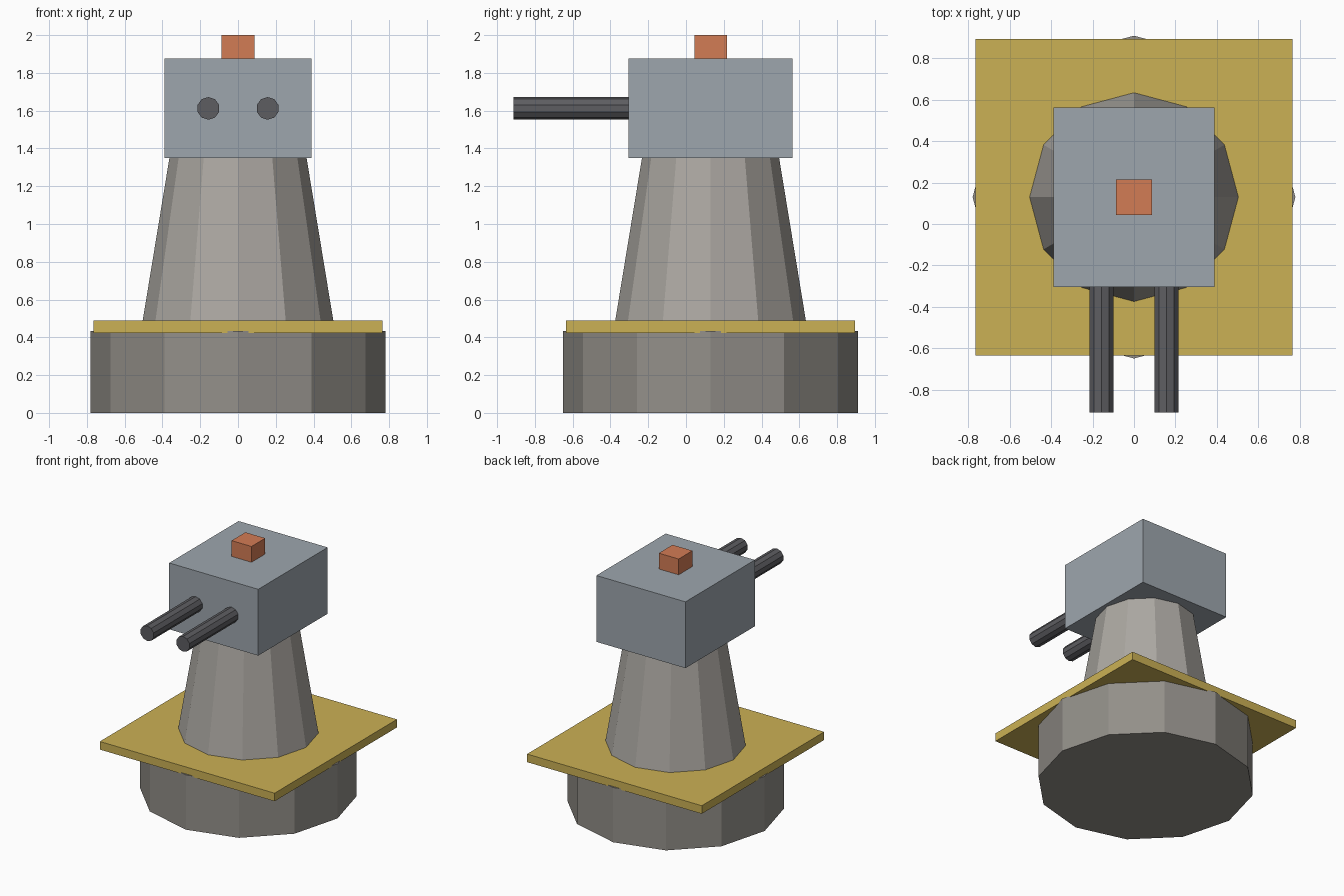
import bpy
import math

if "Cube" in bpy.data.objects:
    bpy.data.objects.remove(bpy.data.objects["Cube"])

CY = 0.13  # common axis of base, column and head


def material(name, rgb):
    m = bpy.data.materials.new(name)
    m.diffuse_color = (*rgb, 1)
    m.use_nodes = True
    m.node_tree.nodes["Principled BSDF"].inputs["Base Color"].default_value = m.diffuse_color
    return m


stone = material("stone", (0.29, 0.275, 0.25))
pale_stone = material("pale_stone", (0.41, 0.39, 0.36))
yellow = material("yellow", (0.60, 0.44, 0.09))
steel = material("steel", (0.34, 0.38, 0.42))
gunmetal = material("gunmetal", (0.11, 0.11, 0.12))
orange = material("orange", (0.65, 0.20, 0.09))


def finish(name, mat):
    ob = bpy.context.object
    ob.name = ob.data.name = name
    ob.data.materials.append(mat)
    return ob


def box(name, x, y, z, mat):
    spans = (x, y, z)
    bpy.ops.mesh.primitive_cube_add(size=1, location=[(a + b) / 2 for a, b in spans])
    ob = finish(name, mat)
    ob.scale = [b - a for a, b in spans]
    bpy.ops.object.transform_apply(location=False, rotation=False, scale=True)
    return ob


def frustum(name, sides, r1, r2, length, centre, mat, rot=(0, 0, 0)):
    bpy.ops.mesh.primitive_cone_add(vertices=sides, radius1=r1, radius2=r2,
                                    depth=length, location=centre, rotation=rot)
    return finish(name, mat)


# Twelve-sided base with the square deck on it
frustum("base", 12, 0.78, 0.78, 0.433, (0, CY, 0.2165), stone)
box("deck", (-0.765, 0.765), (CY - 0.765, CY + 0.765), (0.424, 0.488), yellow)

# Tapered column
frustum("column", 12, 0.505, 0.363, 0.864, (0, CY, 0.918), pale_stone)

# Gun housing and top block
box("housing", (-0.39, 0.39), (-0.304, 0.564), (1.35, 1.875), steel)
box("top_block", (-0.087, 0.087), (CY - 0.086, CY + 0.086), (1.875, 2.0), orange)

# Twin barrels, rooted slightly inside the housing
front, root = -0.912, -0.27
for side, x in (("left", -0.157), ("right", 0.157)):
    frustum("barrel_" + side, 10, 0.06, 0.06, root - front,
            (x, (front + root) / 2, 1.612), gunmetal, (math.radians(90), 0, 0))
